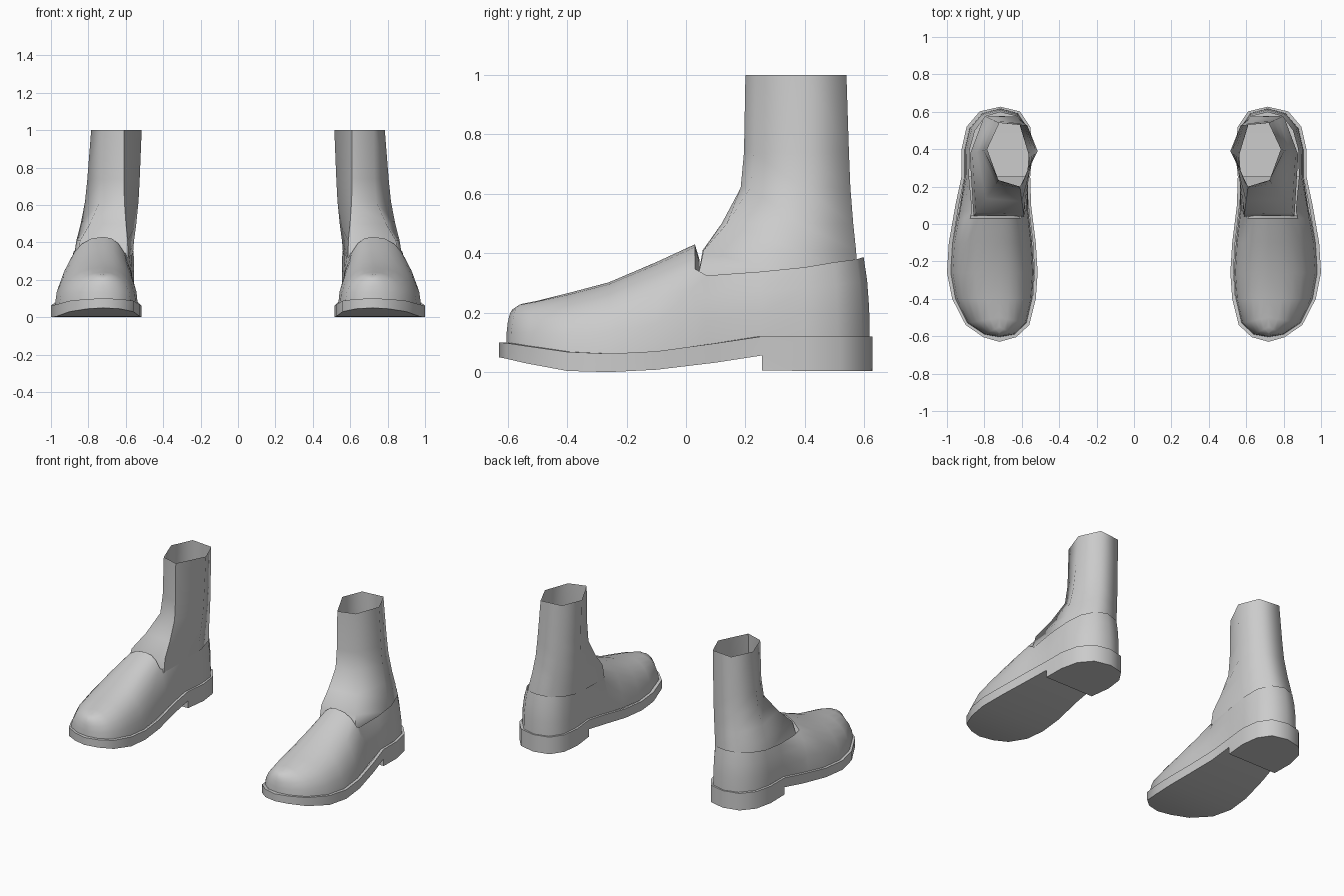
import bpy, bmesh, math
from mathutils import Vector

if "Cube" in bpy.data.objects:
    bpy.data.objects.remove(bpy.data.objects["Cube"])

grey = bpy.data.materials.new("plain grey")
grey.diffuse_color = (0.6, 0.6, 0.6, 1)
grey.use_nodes = True
grey.node_tree.nodes["Principled BSDF"].inputs["Base Color"].default_value = grey.diffuse_color


def make(name, verts, faces, angle):
    """Mesh one part on the +x side, smooth it and mirror it across x."""
    bm = bmesh.new()
    vs = [bm.verts.new(v) for v in verts]
    for f in faces:
        bm.faces.new([vs[i] for i in f])
    bmesh.ops.remove_doubles(bm, verts=bm.verts, dist=0.0005)
    bmesh.ops.dissolve_degenerate(bm, edges=bm.edges, dist=0.0005)
    bmesh.ops.recalc_face_normals(bm, faces=bm.faces)
    mid = sum((v.co for v in bm.verts), Vector()) / len(bm.verts)
    if sum(f.normal.dot(f.calc_center_median() - mid) for f in bm.faces) < 0:
        bmesh.ops.reverse_faces(bm, faces=bm.faces)
    me = bpy.data.meshes.new(name)
    bm.to_mesh(me)
    bm.free()
    me.materials.append(grey)
    me.shade_smooth()
    me.set_sharp_from_angle(angle=math.radians(angle))
    ob = bpy.data.objects.new(name, me)
    bpy.context.collection.objects.link(ob)
    ob.modifiers.new("pair", 'MIRROR').use_mirror_merge = False


# Upper: columns rising from the welt to the vamp ridge or to the rim
# vamp: outer x, inner x, seam y, ridge y, seam z, ridge z
VAMP = [(.72, .72, -.605, -.575, .095, .215),
        (.80, .64, -.59, -.55, .092, .23),
        (.89, .575, -.53, -.50, .085, .24),
        (.955, .545, -.40, -.40, .065, .265),
        (.98, .535, -.26, -.26, .06, .302),
        (.97, .545, -.10, -.10, .07, .37),
        (.945, .56, .03, .03, .085, .43)]
# quarter: seam (outer, inner, y, z), rim (outer, inner, y, z)
QUARTER = [(.935, .565, .07, .09, .865, .582, .07, .325),
           (.905, .57, .25, .118, .882, .565, .25, .338),
           (.905, .555, .40, .12, .878, .558, .40, .353),
           (.88, .565, .51, .12, .85, .575, .50, .37),
           (.81, .62, .592, .12, .795, .625, .575, .38),
           (.715, .715, .618, .12, .715, .715, .598, .387)]
STEPS = [0, .2, .4, .55, .7, .85, 1]
verts, faces = [], []
for side in (0, 1):
    cols = []
    for c in VAMP:
        col = []
        for t in STEPS:
            a = t * math.pi / 2
            s, k = math.sin(a), max(math.cos(a), 0) ** .85
            col.append(len(verts))
            verts.append((.72 + (c[side] - .72) * k,
                          c[3] + (c[2] - c[3]) * k,
                          c[4] + (c[5] - c[4]) * s))
        cols.append(col)
    # folded lip behind the front edge of the opening
    lip = []
    for i in cols[-1][3:]:
        x, y, z = verts[i]
        lip.append(len(verts))
        verts.append((.72 + (x - .72) * .97, y + .015, z - .05))
    for j in range(3):
        a = cols[-1][3:]
        faces.append((a[j], a[j + 1], lip[j + 1], lip[j]))
    for c in QUARTER:
        col = []
        for u in (0, .35, .7, 1):
            k = u ** 2.5
            col.append(len(verts))
            verts.append((c[side] + (c[4 + side] - c[side]) * k,
                          c[2] + (c[6] - c[2]) * k,
                          c[3] + (c[7] - c[3]) * u))
        cols.append(col)
    for a, b in zip(cols, cols[1:]):
        for j in range(min(len(a), len(b)) - 1):
            faces.append((a[j], b[j], b[j + 1], a[j + 1]))
make("shoe_upper", verts, faces, 50)

# Sole with stepped heel: y, outer x, inner x, top z, bottom z
SOLE = [(-.63, .72, .72, .10, .05),
        (-.605, .805, .63, .098, .045),
        (-.54, .90, .56, .088, .03),
        (-.40, .972, .525, .068, .004),
        (-.26, 1.0, .515, .062, .0),
        (-.10, .99, .525, .07, .008),
        (.10, .955, .55, .097, .032),
        (.255, .922, .555, .12, .056),
        (.255, .922, .555, .12, .006),
        (.40, .922, .54, .12, .004),
        (.52, .895, .555, .12, .004),
        (.602, .825, .61, .12, .004),
        (.627, .715, .715, .12, .004)]
verts, faces = [], []
for y, xo, xi, zt, zb in SOLE:
    def ledge(x):
        return (.73 + (x - .73) * .92, y * .96, zt)
    verts += [ledge(xo), (xo, y, zt), (xo, y, zb),
              (xi, y, zb), (xi, y, zt), ledge(xi)]
for r in range(len(SOLE) - 1):
    for j in range(5):
        a, b = r * 6 + j, r * 6 + 6 + j
        faces.append((a, a + 1, b + 1, b))
make("sole", verts, faces, 50)

# Ankle: open six-sided tube flaring from the shaft to the shoe opening
TOP = [(.785, .40), (.72, .54), (.57, .525), (.515, .39), (.61, .2), (.725, .235)]
LOW = [(.878, .37), (.80, .578), (.625, .575), (.563, .37), (.588, .04), (.858, .04)]
# z, flare of the sides, flare of the front
RINGS = [(1, 0, 0), (.74, .22, .03), (.62, .35, .1), (.5, .6, .5),
         (.41, .85, .9), (.32, 1, 1)]
verts, faces = [], []
for z, side_w, front_w in RINGS:
    for i, (t, b) in enumerate(zip(TOP, LOW)):
        w = front_w if i > 3 else side_w
        verts.append((t[0] + (b[0] - t[0]) * w, t[1] + (b[1] - t[1]) * w, z))
for r in range(len(RINGS) - 1):
    for i in range(6):
        a, b = r * 6 + i, r * 6 + (i + 1) % 6
        faces.append((a, b, b + 6, a + 6))
make("ankle", verts, faces, 80)
